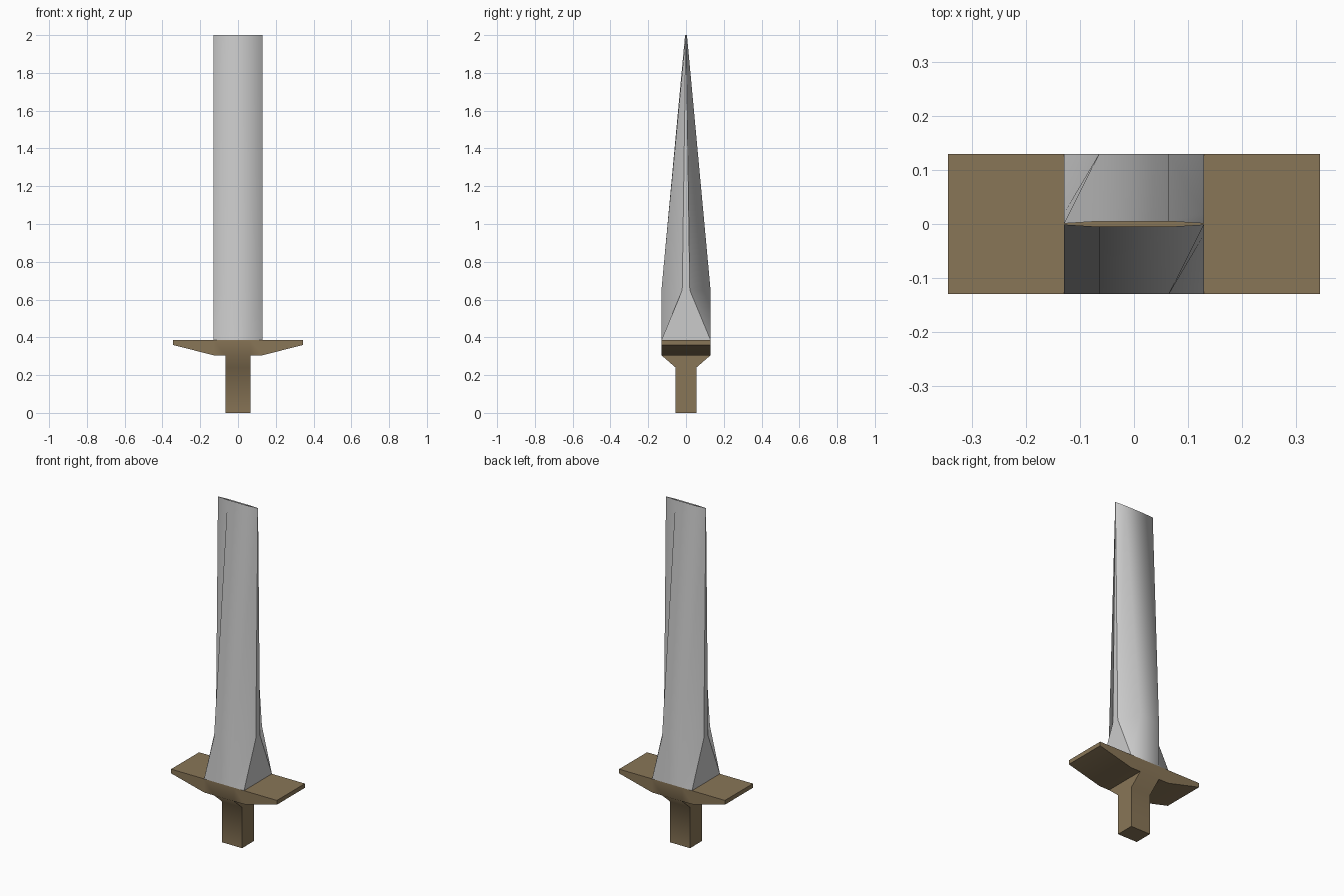
import bpy, bmesh, math

if "Cube" in bpy.data.objects:
    bpy.data.objects.remove(bpy.data.objects["Cube"])

GUARD_TOP = 0.385


def loft(bm, rings, cap=False):
    """Skin a list of closed point rings, optionally closing both ends."""
    rows = [[bm.verts.new(p) for p in ring] for ring in rings]
    n = len(rows[0])
    for a, b in zip(rows, rows[1:]):
        for i in range(n):
            j = (i + 1) % n
            bm.faces.new((a[i], a[j], b[j], b[i]))
    if cap:
        bm.faces.new(rows[0][::-1])
        bm.faces.new(rows[-1])
    return rows


def finish(bm, name, is_sharp, material=None):
    """Shade smooth except at sharp edges and link the object."""
    bmesh.ops.recalc_face_normals(bm, faces=bm.faces[:])
    for f in bm.faces:
        f.smooth = True
    for e in bm.edges:
        e.smooth = not is_sharp(e)
    mesh = bpy.data.meshes.new(name)
    bm.to_mesh(mesh)
    bm.free()
    if material:
        mesh.materials.append(material)
    obj = bpy.data.objects.new(name, mesh)
    bpy.context.collection.objects.link(obj)
    return obj


brown = bpy.data.materials.new("brown")
brown.diffuse_color = (0.25, 0.18, 0.095, 1)
brown.use_nodes = True
brown.node_tree.nodes["Principled BSDF"].inputs["Base Color"].default_value = brown.diffuse_color


# Blade: bevelled section, flared to a square foot, open at the thin tip
def blade_ring(z, edge_y, ridge_y):
    edge_x, ridge_x = 0.13, 0.065
    return [(edge_x, -edge_y, z), (edge_x, edge_y, z),
            (ridge_x, ridge_y, z), (-ridge_x, ridge_y, z),
            (-edge_x, edge_y, z), (-edge_x, -edge_y, z),
            (-ridge_x, -ridge_y, z), (ridge_x, -ridge_y, z)]


bm = bmesh.new()
loft(bm, [blade_ring(GUARD_TOP, 0.13, 0.13),
          blade_ring(0.65, 0.02, 0.13),
          blade_ring(2.0, 0.001, 0.005)])
# only the narrow cutting edges are creased
finish(bm, "blade", lambda e: all(abs(v.co.x) > 0.12 for v in e.verts))

# Guard: tapered wings lofted along x
bm = bmesh.new()
stations = [(-0.345, 0.36), (-0.13, 0.305), (-0.065, 0.305),
            (0.065, 0.305), (0.13, 0.305), (0.345, 0.36)]
loft(bm, [[(x, -0.13, z), (x, 0.13, z), (x, 0.13, GUARD_TOP), (x, -0.13, GUARD_TOP)]
          for x, z in stations], cap=True)

# Grip: middle underside pulled down through a flare
bm.normal_update()
face = next(f for f in bm.faces
            if abs(f.calc_center_median().x) < 0.01
            and abs(f.calc_center_median().z - 0.305) < 0.001)
for z in (0.24, 0.0):
    new = bmesh.ops.extrude_face_region(bm, geom=[face])["geom"]
    bmesh.ops.delete(bm, geom=[face], context='FACES_ONLY')
    face = next(g for g in new if isinstance(g, bmesh.types.BMFace))
    for v in face.verts:
        v.co.z = z
        v.co.y = math.copysign(0.055, v.co.y)
finish(bm, "guard_and_grip",
       lambda e: len(e.link_faces) != 2 or e.calc_face_angle() > math.radians(55),
       brown)
